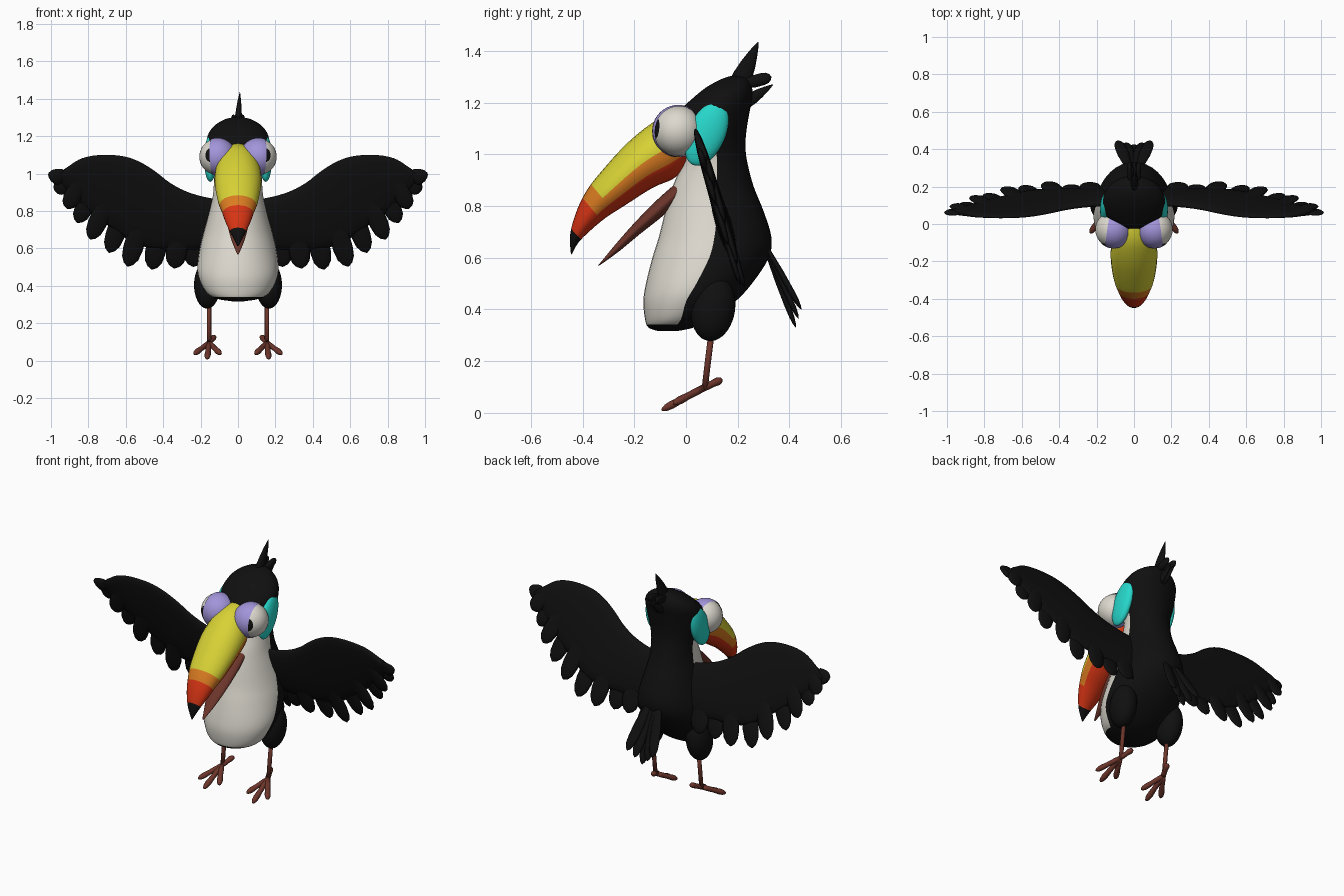
import bpy, bmesh
from math import sin, cos, acos, pi
from mathutils import Vector as V, Matrix

if "Cube" in bpy.data.objects:
    bpy.data.objects.remove(bpy.data.objects["Cube"])


def material(name, rgb):
    m = bpy.data.materials.new(name)
    m.use_nodes = True
    m.diffuse_color = (*rgb, 1)
    m.node_tree.nodes["Principled BSDF"].inputs["Base Color"].default_value = (*rgb, 1)
    return m


BLACK = material("black plumage", (.005, .005, .005))
WHITE = material("cream white", (.72, .69, .62))
YELLOW = material("beak yellow", (.68, .64, .035))
ORANGE = material("beak orange", (.7, .2, .015))
RED = material("beak red", (.68, .035, .007))
BROWN = material("reddish brown", (.15, .036, .024))
PURPLE = material("eyelid lilac", (.36, .3, .7))
CYAN = material("cheek turquoise", (.02, .68, .6))


def finish(name, bm, mats, mirror):
    bmesh.ops.recalc_face_normals(bm, faces=bm.faces)
    for f in bm.faces:
        f.smooth = True
    me = bpy.data.meshes.new(name)
    bm.to_mesh(me)
    bm.free()
    for m in mats:
        me.materials.append(m)
    ob = bpy.data.objects.new(name, me)
    bpy.context.collection.objects.link(ob)
    if mirror:
        ob.modifiers.new("Mirror", "MIRROR").use_mirror_merge = False
    return ob


def loft(name, shells, mats, mirror=False, rule=None):
    """Skin one or more stacks of rings; rule(i, j) picks a material slot."""
    bm = bmesh.new()
    for rings in shells:
        rows = [[bm.verts.new(p) for p in r] for r in rings]
        n = len(rows[0])
        for i in range(len(rows) - 1):
            for j in range(n):
                k = (j + 1) % n
                f = bm.faces.new((rows[i][j], rows[i][k], rows[i + 1][k], rows[i + 1][j]))
                f.material_index = rule(i, j) if rule else 0
        for end, i in ((rows[0], 0), (rows[-1], len(rows) - 2)):
            f = bm.faces.new(end)
            f.material_index = rule(i, 0) if rule else 0
    return finish(name, bm, mats, mirror)


def smooth_rows(rows, n=4):
    """Catmull-Rom interpolation of rows of numbers."""
    out = []
    for i in range(len(rows) - 1):
        a, b, c, d = rows[max(i - 1, 0)], rows[i], rows[i + 1], rows[min(i + 2, len(rows) - 1)]
        for s in range(n):
            t = s / n
            out.append([q + .5 * t * (r - p + t * (2 * p - 5 * q + 4 * r - w + t * (3 * (q - r) + w - p)))
                        for p, q, r, w in zip(a, b, c, d)])
    return out + [list(rows[-1])]


def oval(centre, a, b, n=12):
    return [centre + a * cos(2 * pi * j / n) + b * sin(2 * pi * j / n) for j in range(n)]


def blade(root, tip, width, thick, normal, shape=(.35, .75, 1, 1, .85, .5, .06)):
    """Flat tapering feather as a stack of oval rings."""
    root, tip, normal = V(root), V(tip), V(normal).normalized()
    side = (tip - root).cross(normal).normalized()
    up = side.cross(tip - root).normalized()
    spots = (0, .25, .5, .75, .88, .96, 1)
    return [oval(root.lerp(tip, t), side * width * s, up * thick * s, 10) for t, s in zip(spots, shape)]


def ball(name, centre, scale, mat, turn=None, cut=None, mirror=True):
    """Ellipsoid; cut = (direction, offset) keeps only the cap past that plane."""
    bm = bmesh.new()
    bmesh.ops.create_uvsphere(bm, u_segments=32, v_segments=20, radius=1)
    m = Matrix.Translation(centre) @ (turn or Matrix()) @ Matrix.Diagonal((*scale, 1))
    bmesh.ops.transform(bm, matrix=m, verts=bm.verts)
    if cut:
        d = V(cut[0]).normalized()
        bmesh.ops.bisect_plane(bm, geom=bm.verts[:] + bm.edges[:] + bm.faces[:],
                               plane_co=V(centre) + d * cut[1], plane_no=d, clear_inner=True)
    return finish(name, bm, [mat], mirror)


# Body and head: height, front, back, half width, edge of the white bib
body = smooth_rows([
    (.317, -.11, -.03, .03, -.07), (.33, -.145, .03, .11, -.05), (.36, -.158, .1, .165, -.02),
    (.43, -.165, .19, .205, 0), (.5, -.155, .255, .217, .04), (.6, -.13, .32, .205, .09),
    (.68, -.105, .33, .185, .11), (.78, -.08, .3, .158, .12), (.88, -.05, .26, .135, .12),
    (.98, -.01, .235, .13, .12), (1.04, -.03, .23, .145, .11), (1.1, -.04, .235, .162, .1),
    (1.17, -.02, .247, .168, .1), (1.22, .03, .257, .155, .13), (1.26, .08, .255, .122, .16),
    (1.29, .135, .24, .07, .18), (1.302, .17, .215, .02, .19)])
HALF = 18


def body_ring(z, front, back, w, bib):
    mid, d = (front + back) / 2, (back - front) / 2
    phi = acos(max(-.9, min(.9, (mid - bib) / d)))
    angles = [-phi + 2 * phi * j / HALF for j in range(HALF)]
    angles += [phi + (2 * pi - 2 * phi) * j / HALF for j in range(HALF)]
    return [V((w * sin(a), mid - d * cos(a), z)) for a in angles]


loft("body", [[body_ring(*r) for r in body]], [BLACK, WHITE],
     rule=lambda i, j: int(j < HALF and .34 < body[i][0] < 1.02))

# Beak: top edge (y, z), bottom edge (y, z), half width
SEG = 24


def beak_rings(rows):
    rings = []
    for ty, tz, by, bz, w in smooth_rows(rows):
        top, bot = V((0, ty, tz)), V((0, by, bz))
        rings.append(oval((top + bot) / 2, (top - bot) / 2, V((w, 0, 0)), SEG))
    return rings


def beak_colour(i, j):
    low = min(j + .5, SEG - j - .5) / SEG * 360
    if i >= 23:
        return 3
    if i >= 17 or low > 120:
        return 2
    return 1 if i >= 14 or low > 90 else 0


loft("upper_beak", [beak_rings([
    (0, 1.165, 0, .95, .08), (-.1, 1.14, -.05, .905, .115), (-.22, 1.05, -.13, .87, .125),
    (-.335, .925, -.24, .8, .11), (-.39, .85, -.31, .755, .088), (-.425, .775, -.37, .705, .065),
    (-.448, .69, -.415, .66, .035), (-.445, .612, -.44, .617, .005)])],
    [YELLOW, ORANGE, RED, BLACK], rule=beak_colour)
loft("lower_beak", [beak_rings([
    (0, .92, 0, .85, .07), (-.1, .835, -.08, .77, .068), (-.19, .745, -.18, .69, .055),
    (-.27, .655, -.265, .62, .032), (-.34, .57, -.338, .568, .004)])], [BROWN])

# Eyes, lids, pupils and cheek patches
EYE = (.11, -.03, 1.09)
ball("eyeball", EYE, (.097,) * 3, WHITE)
ball("eyelid", EYE, (.101,) * 3, PURPLE, cut=((-1, -.15, .05), -.028))
ball("pupil", EYE, (.099,) * 3, BLACK, cut=((.3, -.95, .1), .09))
ball("cheek_patch", (.148, .08, 1.08), (.034, .072, .132), CYAN,
     Matrix.Rotation(-.42, 4, 'X'))

# Wings: leading edge (x, z) and feather tip (x, z)
wing = [(.1, .86, .16, .53), (.2, .88, .24, .5), (.29, .91, .34, .495), (.37, .955, .46, .485),
        (.44, 1.01, .59, .505), (.52, 1.06, .69, .575), (.6, 1.09, .79, .65), (.69, 1.1, .86, .735),
        (.78, 1.095, .915, .815), (.85, 1.075, .965, .89), (.91, 1.035, 1, .962)]
FACING = V((0, 1, .3)).normalized()


def on_wing(x, z):
    return V((x, .035 + (1.1 - z) * .3, z))


panel = []
for x, z, tx, tz in smooth_rows(wing):
    top, end = on_wing(x, z), on_wing(tx, tz)
    bot = top.lerp(end, .76)
    panel.append(oval((top + bot) / 2, (top - bot) / 2, FACING * (.034 - .02 * x), 16))
loft("wing", [panel], [BLACK], mirror=True)

feathers = []
for i, (x, z, tx, tz) in enumerate(wing):
    root, tip = on_wing(x, z), on_wing(tx, tz)
    lift = FACING * (.007 if i % 2 else -.007)
    feathers.append(blade(root.lerp(tip, .25) + lift, tip + lift, .062 - .02 * x, .013, FACING))
loft("wing_feathers", feathers, [BLACK], mirror=True)

# Tail fan
tail = []
for i in range(-2, 3):
    drop = abs(i) * .035
    tail.append(blade((i * .012, .29, .68), (i * .043, .425 + drop * .3, .33 + drop), .032, .012, (0, 1, .4)))
loft("tail_feathers", tail, [BLACK])

# Crest of head feathers
SPIKE = (1, .95, .75, .45, .25, .12, .03)
crest = [blade((0, .2, 1.26), (.01, .28, 1.435), .04, .02, (1, 0, 0), SPIKE)]
for s in (-1, 1):
    crest.append(blade((s * .02, .2, 1.265), (s * .025, .33, 1.3), .024, .014, (1, 0, 0)))
    crest.append(blade((s * .01, .23, 1.2), (s * .012, .337, 1.27), .025, .014, (1, 0, 0), SPIKE))
loft("crest", crest, [BLACK])

# Legs and feet
ball("thigh", (.165, .105, .405), (.07, .085, .128), BLACK, Matrix.Rotation(-.15, 4, 'X'))
loft("shin", [[oval(V((.155, y, z)), V((.012, 0, 0)), V((0, .012, 0)))
               for y, z in ((.1, .32), (.085, .2), (.072, .09))]], [BROWN], mirror=True)
ANKLE = (.155, .065, .095)
TOE = (.8, .85, .8, .95, .8, .5, .1)
toes = [blade(ANKLE, tip, .018, .017, (0, 0, 1), TOE) for tip in
        ((.092, -.05, .035), (.165, -.095, .01), (.235, -.05, .035), (.125, .14, .13))]
loft("foot", toes, [BROWN], mirror=True)
